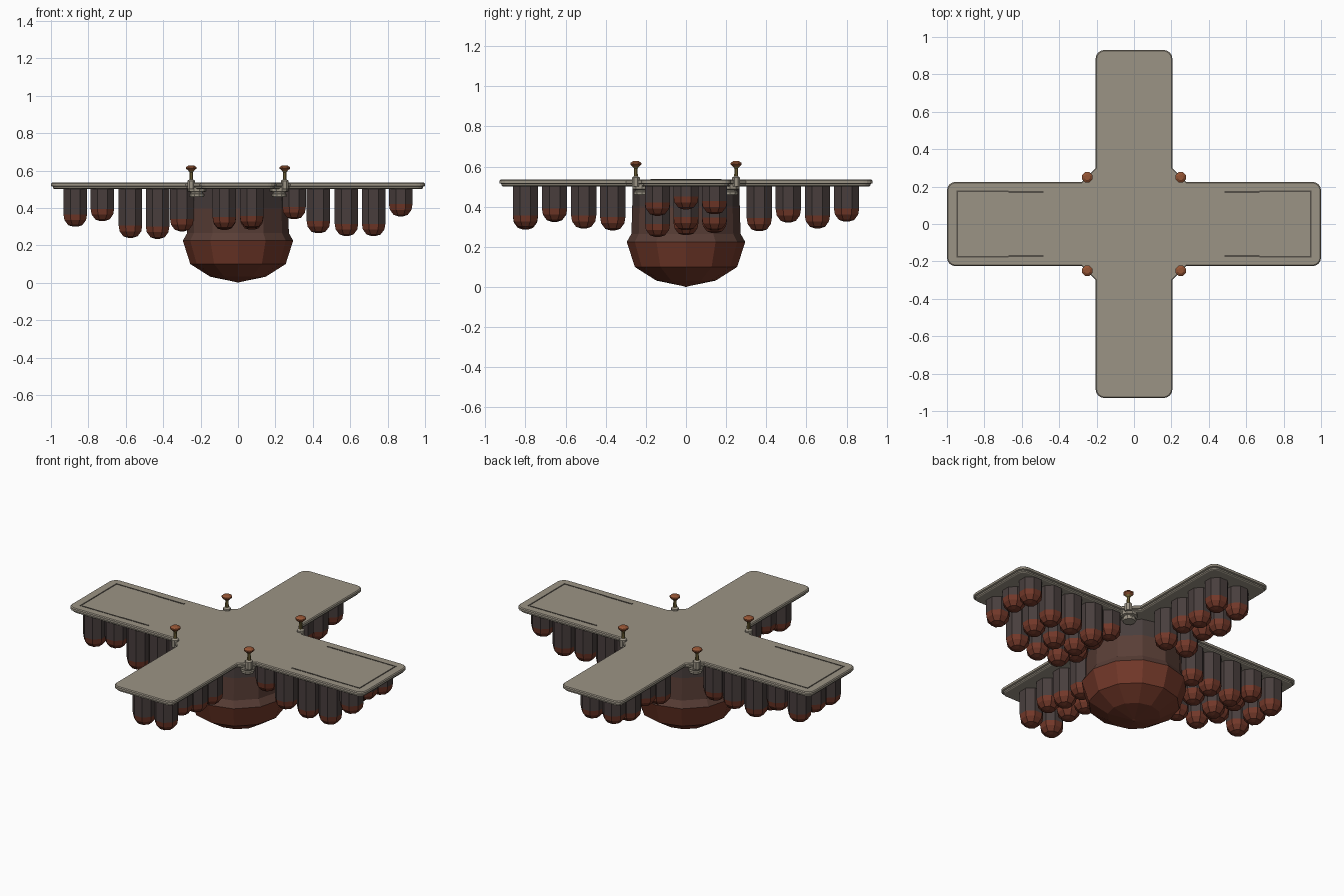
import bpy, bmesh, math, random
from mathutils import Vector

if "Cube" in bpy.data.objects:
    bpy.data.objects.remove(bpy.data.objects["Cube"])

random.seed(4)


def material(name, rgb):
    m = bpy.data.materials.new(name)
    m.diffuse_color = (*rgb, 1)
    m.use_nodes = True
    m.node_tree.nodes["Principled BSDF"].inputs["Base Color"].default_value = m.diffuse_color
    return m


DECK = material("deck stone", (0.33, 0.295, 0.235))
GROOVE = material("dark groove", (0.09, 0.08, 0.065))
CLAY = material("dark clay", (0.065, 0.048, 0.046))
BROWN = material("warm brown", (0.10, 0.048, 0.037))
RED = material("rust red", (0.17, 0.040, 0.022))
CAP = material("copper cap", (0.30, 0.09, 0.035))
BRASS = material("old brass", (0.20, 0.15, 0.045))


def make_object(name, bm, mats):
    bmesh.ops.recalc_face_normals(bm, faces=bm.faces)
    me = bpy.data.meshes.new(name)
    bm.to_mesh(me)
    bm.free()
    for m in mats:
        me.materials.append(m)
    ob = bpy.data.objects.new(name, me)
    bpy.context.collection.objects.link(ob)
    return ob


def loft(bm, rings, mat_indices=None, caps=True):
    """Join equal rings of points with quads; one material index per band."""
    vs = [[bm.verts.new(p) for p in r] for r in rings]
    n = len(vs[0])
    for k in range(len(vs) - 1):
        for i in range(n):
            j = (i + 1) % n
            f = bm.faces.new((vs[k][i], vs[k][j], vs[k + 1][j], vs[k + 1][i]))
            f.material_index = mat_indices[k] if mat_indices else 0
    if caps:
        bm.faces.new(vs[0][::-1]).material_index = mat_indices[0] if mat_indices else 0
        bm.faces.new(vs[-1]).material_index = mat_indices[-1] if mat_indices else 0


def lathe(bm, x, y, profile, sides, mat_indices=None, phase=0.0):
    rings = [[(x + r * math.cos(phase + math.tau * i / sides),
               y + r * math.sin(phase + math.tau * i / sides), z)
              for i in range(sides)] for r, z in profile]
    loft(bm, rings, mat_indices)


# Cross-shaped deck outline with rounded arm ends and cut inner corners
def cross_outline(d, z):
    r = 0.045 - d * 0.5
    ax, ay, wx, wy = 1.0 - d, 0.93 - d, 0.205 - d, 0.225 - d

    def arc(cx, cy):
        return [(cx + r * math.cos(t * math.pi / 8), cy + r * math.sin(t * math.pi / 8))
                for t in range(5)]
    quad = arc(ax - r, wy - r) + [(0.28 - d * 0.4, wy), (wx, 0.30 - d * 0.4)] + arc(wx - r, ay - r)
    pts = list(quad)
    pts += [(-x, y) for x, y in reversed(quad)]
    pts += [(-x, -y) for x, y in quad]
    pts += [(x, -y) for x, y in reversed(quad)]
    return [(x, y, z) for x, y in pts]


bm = bmesh.new()
loft(bm, [cross_outline(d, z) for d, z in
          ((0.016, 0.502), (0.010, 0.506), (0.010, 0.514), (0.0, 0.517),
           (0.0, 0.530), (0.005, 0.535))])
make_object("deck", bm, [DECK])


# Thin grooves framing both long arm ends
def add_box(bm, x0, x1, y0, y1, z0, z1):
    loft(bm, [[(x0, y0, z), (x1, y0, z), (x1, y1, z), (x0, y1, z)] for z in (z0, z1)])


bm = bmesh.new()
for s in (-1, 1):
    add_box(bm, *sorted((s * 0.942, s * 0.950)), -0.178, 0.178, 0.533, 0.537)
    for t in (-1, 1):
        ys = sorted((t * 0.170, t * 0.178))
        add_box(bm, *sorted((s * 0.67, s * 0.950)), *ys, 0.533, 0.537)
        ys = sorted((t * 0.167, t * 0.177))
        add_box(bm, *sorted((s * 0.485, s * 0.67)), *ys, 0.533, 0.537)
make_object("deck_grooves", bm, [GROOVE])

# Large faceted central bowl
bm = bmesh.new()
lathe(bm, 0, 0, [(0.265, 0.51), (0.268, 0.40), (0.272, 0.265), (0.295, 0.225),
                 (0.255, 0.10), (0.148, 0.032), (0.012, 0.004), (0.002, 0.0)],
      12, [0, 1, 1, 2, 2, 2, 2])
make_object("central_bowl", bm, [CLAY, BROWN, RED])


# Hanging pods: each entry gives the lowest point
def add_pod(bm, x, y, bottom):
    r = 0.068
    lathe(bm, x, y, [(r, 0.508), (r, bottom + 0.065), (r * 0.92, bottom + 0.035),
                     (r * 0.6, bottom + 0.008), (r * 0.2, bottom)],
          8, [0, 1, 1, 1], math.pi / 8)


# Columns along the side arms, three pods wide
columns = {-0.87: 0.30, -0.725: 0.33, -0.575: 0.24, -0.43: 0.235, -0.30: 0.275,
           0.30: 0.34, 0.43: 0.265, 0.58: 0.25, 0.725: 0.25, 0.87: 0.355}
bm = bmesh.new()
for x, low in columns.items():
    for y in (-0.142, 0.0, 0.142):
        add_pod(bm, x, y, low + (random.uniform(0.0, 0.04) if y > -0.1 else 0))
make_object("side_arm_pods", bm, [CLAY, RED])

# Rows along the front and back arms, two pods wide
rows = {-0.80: 0.28, -0.655: 0.31, -0.51: 0.29, -0.365: 0.27,
        0.365: 0.275, 0.51: 0.32, 0.655: 0.275, 0.80: 0.32}
bm = bmesh.new()
for y, low in rows.items():
    for x in (-0.073, 0.073):
        add_pod(bm, x, y, low + random.uniform(0.0, 0.02))
make_object("front_back_arm_pods", bm, [CLAY, RED])

# Corner posts with copper caps, and the stepped brackets holding them
posts, brackets = bmesh.new(), bmesh.new()
for sx in (-1, 1):
    for sy in (-1, 1):
        lathe(posts, sx * 0.25, sy * 0.25,
              [(0.022, 0.50), (0.022, 0.545), (0.011, 0.552), (0.009, 0.590),
               (0.018, 0.600), (0.030, 0.610), (0.030, 0.618), (0.016, 0.627)],
              8, [0, 0, 1, 1, 2, 2, 2], math.pi / 8)
        lathe(brackets, sx * 0.22, sy * 0.22,
              [(0.036, 0.458), (0.040, 0.464), (0.040, 0.474), (0.034, 0.478),
               (0.034, 0.484), (0.048, 0.488), (0.048, 0.510)], 10)
make_object("corner_posts", posts, [DECK, BRASS, CAP])
make_object("post_brackets", brackets, [DECK])
